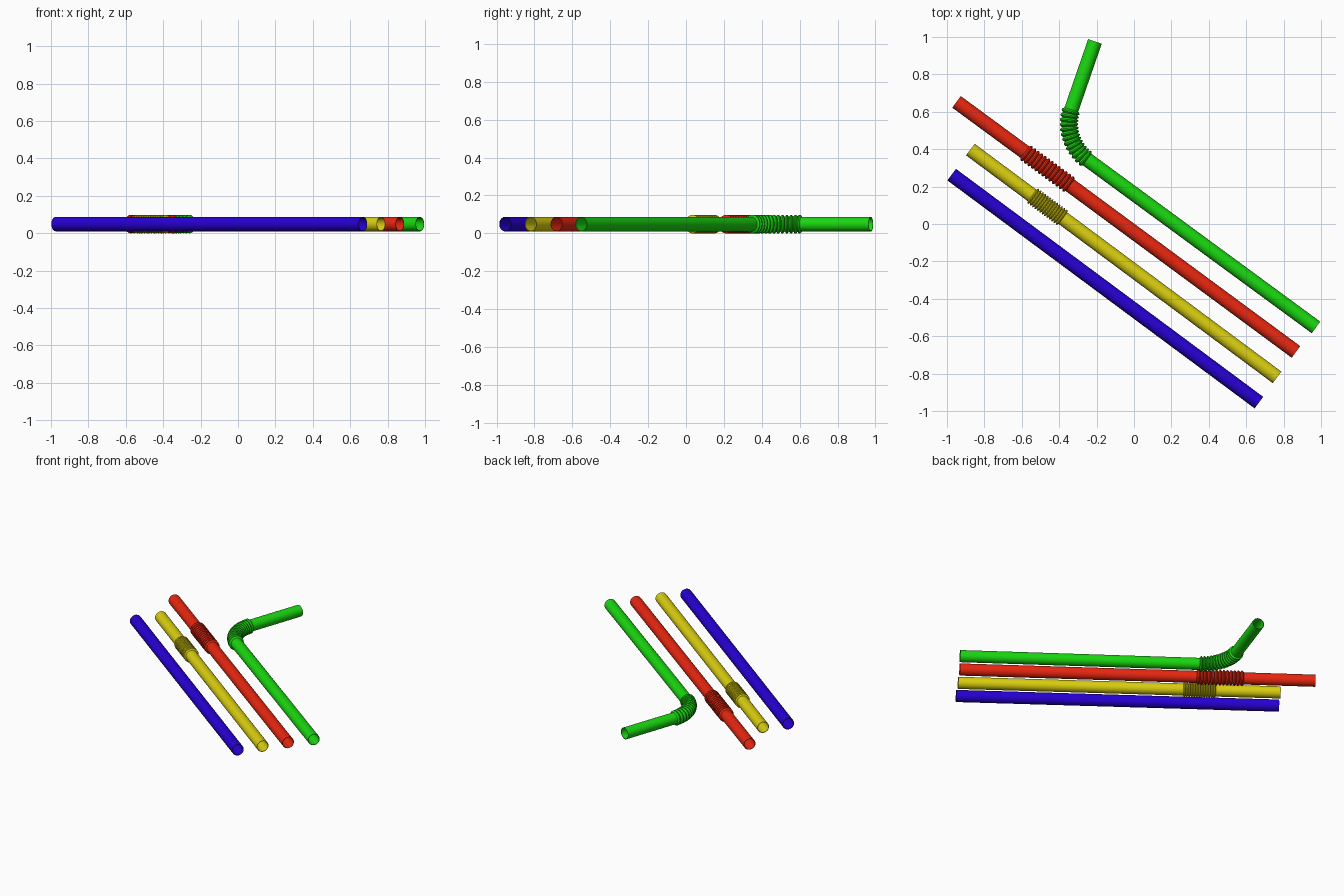
import bpy, bmesh
from math import cos, sin, tan, pi
from mathutils import Vector

if "Cube" in bpy.data.objects:
    bpy.data.objects.remove(bpy.data.objects["Cube"])

R, RIB_R, WALL, Z, SIDES, RIBS = 0.0385, 0.049, 0.003, 0.049, 32, 13


def material(name, colour):
    mat = bpy.data.materials.new(name)
    mat.diffuse_color = (*colour, 1)
    mat.use_nodes = True
    mat.node_tree.nodes["Principled BSDF"].inputs["Base Color"].default_value = mat.diffuse_color
    return mat


def rib_steps():
    # zigzag profile: (fraction along the ribbed section, radius)
    out = [(0, R)]
    for i in range(RIBS):
        out += [((i + 0.35) / RIBS, RIB_R), ((i + 0.65) / RIBS, RIB_R),
                ((i + 1) / RIBS, R)]
    return out


def straw(name, colour, start, end, rib_a=None, rib_b=None):
    """Tube from start to end; ribs run rib_a to rib_b, bending on an arc if needed."""
    start, end = Vector(start), Vector(end)
    if rib_a is None:
        d = (end - start).normalized()
        stations = [(start, d, R), (end, d, R)]
    else:
        a, b = Vector(rib_a), Vector(rib_b)
        d0, d1 = (a - start).normalized(), (end - b).normalized()
        turn = d1.angle_signed(d0)  # anticlockwise positive
        bent = abs(turn) > 0.2
        stations = [(start, d0, R)]
        for t, r in rib_steps():
            if bent:
                ang = abs(turn) * t
                rad = (b - a).length / (2 * sin(abs(turn) / 2))
                side = Vector((d0.y, -d0.x))
                if side.dot(d1) < 0:
                    side = -side
                p = a + d0 * rad * sin(ang) + side * rad * (1 - cos(ang))
                d = d0 * cos(ang) + side * sin(ang)
            else:
                p, d = a.lerp(b, t), (b - a).normalized()
            stations.append((p, d, r))
        stations.append((end, d1, R))

    # outer skin forwards, inner skin back, closed into a thin wall
    loop = stations + [(p, d, r - WALL) for p, d, r in reversed(stations)]
    bm = bmesh.new()
    rings = []
    for p, d, r in loop:
        n = Vector((-d.y, d.x, 0))
        c = Vector((p.x, p.y, Z))
        rings.append([bm.verts.new(c + n * r * cos(2 * pi * k / SIDES)
                                   + Vector((0, 0, r * sin(2 * pi * k / SIDES))))
                      for k in range(SIDES)])
    for i, ring in enumerate(rings):
        nxt = rings[(i + 1) % len(rings)]
        for k in range(SIDES):
            m = (k + 1) % SIDES
            bm.faces.new((ring[k], ring[m], nxt[m], nxt[k]))
    bmesh.ops.recalc_face_normals(bm, faces=bm.faces)
    mesh = bpy.data.meshes.new(name)
    bm.to_mesh(mesh)
    bm.free()
    obj = bpy.data.objects.new(name, mesh)
    bpy.context.collection.objects.link(obj)
    mesh.materials.append(material(name + "_plastic", colour))
    bpy.ops.object.select_all(action='DESELECT')
    obj.select_set(True)
    bpy.context.view_layer.objects.active = obj
    bpy.ops.object.shade_smooth_by_angle(angle=pi / 6)


# straight plain straw
straw("blue_straw", (0.02, 0.0, 0.65), (0.668, -0.955), (-0.975, 0.264))
# straight straws with ribbed necks
straw("yellow_straw", (0.7, 0.62, 0.005), (0.765, -0.82), (-0.875, 0.398),
      (-0.38, 0.031), (-0.545, 0.153))
straw("red_straw", (0.8, 0.02, 0.005), (0.866, -0.684), (-0.949, 0.653),
      (-0.342, 0.207), (-0.583, 0.384))
# bent straw
straw("green_straw", (0.01, 0.68, 0.005), (0.973, -0.553), (-0.209, 0.976),
      (-0.251, 0.345), (-0.332, 0.612))
